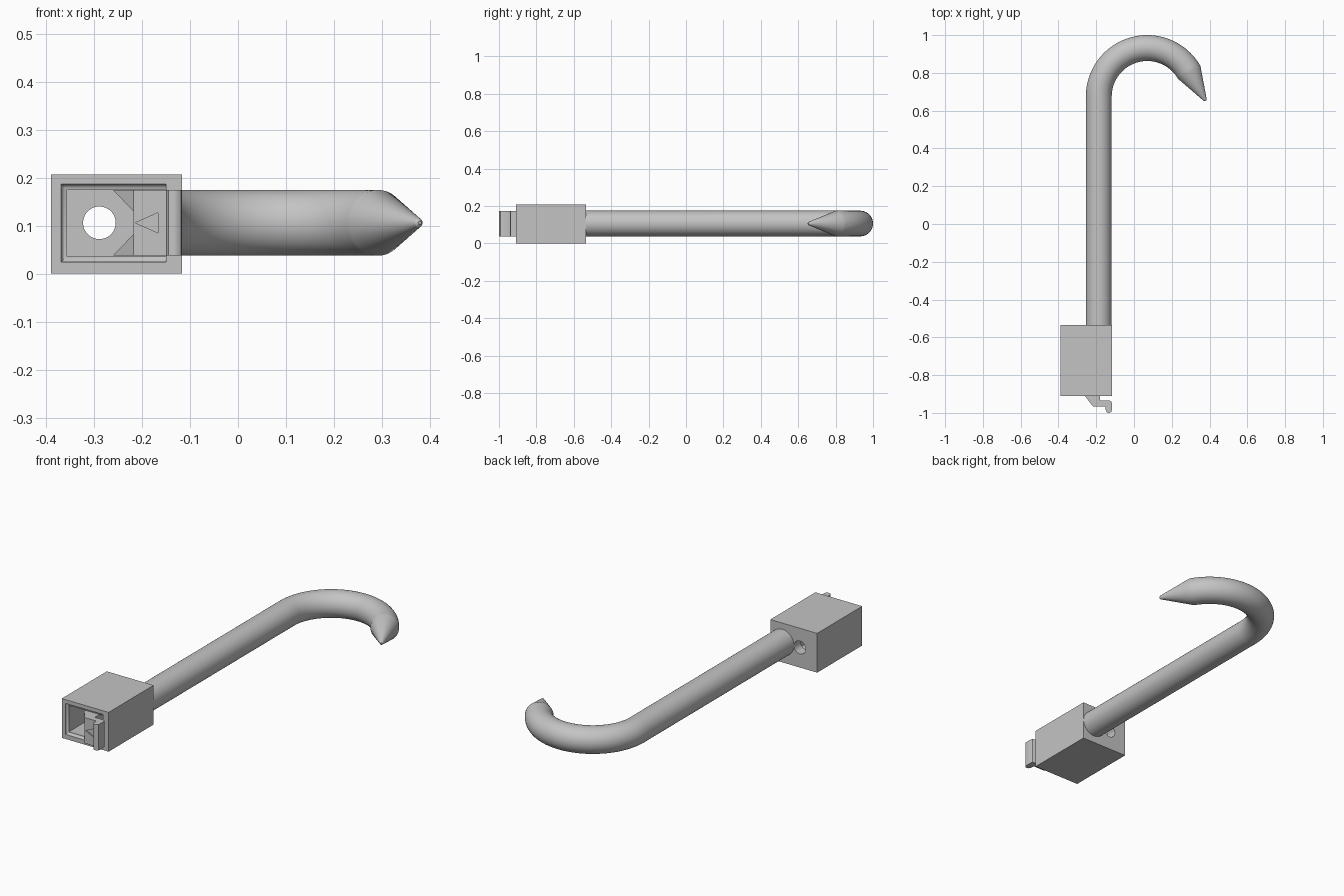
import bpy, bmesh
from math import sin, cos, pi, radians
from mathutils import Vector

if "Cube" in bpy.data.objects:
    bpy.data.objects.remove(bpy.data.objects["Cube"])

grey = bpy.data.materials.new("plain grey")
grey.use_nodes = True
grey.diffuse_color = (0.55, 0.55, 0.55, 1)
grey.node_tree.nodes["Principled BSDF"].inputs["Base Color"].default_value = (0.55, 0.55, 0.55, 1)


def loft(name, rings):
    """Closed solid through a list of matching point rings."""
    bm = bmesh.new()
    loops = [[bm.verts.new(p) for p in ring] for ring in rings]
    n = len(loops[0])
    for a, b in zip(loops, loops[1:]):
        for i in range(n):
            bm.faces.new((a[i], a[(i + 1) % n], b[(i + 1) % n], b[i]))
    bm.faces.new(loops[0])
    bm.faces.new(loops[-1])
    bmesh.ops.recalc_face_normals(bm, faces=bm.faces)
    mesh = bpy.data.meshes.new(name)
    bm.to_mesh(mesh)
    bm.free()
    mesh.materials.append(grey)
    obj = bpy.data.objects.new(name, mesh)
    bpy.context.collection.objects.link(obj)
    return obj


def prism_y(name, xz, y0, y1):
    return loft(name, [[(x, y, z) for x, z in xz] for y in (y0, y1)])


def rect(x0, x1, z0, z1):
    return [(x0, z0), (x1, z0), (x1, z1), (x0, z1)]


def activate(obj):
    bpy.ops.object.select_all(action='DESELECT')
    obj.select_set(True)
    bpy.context.view_layer.objects.active = obj


def cut(obj, cutter):
    mod = obj.modifiers.new("cut", 'BOOLEAN')
    mod.operation, mod.solver, mod.object = 'DIFFERENCE', 'EXACT', cutter
    activate(obj)
    bpy.ops.object.modifier_apply(modifier=mod.name)
    bpy.data.objects.remove(cutter)


def smooth(obj):
    activate(obj)
    bpy.ops.object.shade_smooth_by_angle(angle=radians(30))


MID_Z = 0.106

# Housing: hollow block with a rounded lip around the opening
FRONT, BACK, WALL = -0.91, -0.535, -0.59
housing = prism_y("housing", rect(-0.39, -0.117, 0, 0.207), FRONT, BACK)
lip = 0.012
steps = [(FRONT - 0.05, lip)]
steps += [(FRONT + lip * sin(t * pi / 8), lip * cos(t * pi / 8)) for t in range(5)]
steps += [(WALL, 0)]
cavity = loft("cavity_cutter", [
    [(x, y, z) for x, z in rect(-0.357 - g, -0.15, 0.036 - g, 0.175 + g)] for y, g in steps])
cut(housing, cavity)

# Round screw hole through the back wall
hole = [(-0.289 + 0.034 * cos(a * pi / 24), MID_Z + 0.034 * sin(a * pi / 24)) for a in range(48)]
cut(housing, prism_y("hole_cutter", hole, WALL - 0.05, BACK + 0.05))
smooth(housing)

# Spring latch: flat arm, ramped catch and curled finger tab
profile = [(-0.18, WALL - -0.01), (-0.205, WALL + 0.01), (-0.205, -0.895), (-0.26, -0.895),
           (-0.26, -0.91), (-0.218, -0.965), (-0.15, -0.965), (-0.15, -0.985),
           (-0.145, -0.996), (-0.135, -1.0), (-0.127, -0.999), (-0.119, -0.993),
           (-0.117, -0.985), (-0.117, -0.948), (-0.12, -0.939), (-0.128, -0.935),
           (-0.18, -0.935)]
latch = loft("latch", [[(x, y, z) for x, y in profile] for z in (0.038, 0.174)])

# Angled screwdriver clearance in the catch, and an engraved arrow
cut(latch, prism_y("notch_cutter",
                   [(-0.28, 0.194), (-0.218, 0.13), (-0.218, 0.082), (-0.28, 0.018)], -1.0, -0.85))
cut(latch, prism_y("arrow_cutter",
                   [(-0.214, MID_Z), (-0.167, 0.127), (-0.167, 0.085)], -0.98, -0.959))
smooth(latch)

# Hook: round bar, bent at the end and drawn to a point
RADIUS, BEND = 0.0685, 0.2565
centre = Vector((0.07, 0.675, MID_Z))


def ring(point, heading, r, n=64):
    side = Vector((heading.y, -heading.x, 0))
    return [point + side * r * cos(2 * pi * i / n) + Vector((0, 0, r * sin(2 * pi * i / n)))
            for i in range(n)]


rings = [ring(Vector((centre.x - BEND, BACK - 0.02, MID_Z)), Vector((0, 1, 0)), RADIUS)]
for i in range(41):
    a = radians(180 - 150 * i / 40)
    end = centre + BEND * Vector((cos(a), sin(a), 0))
    heading = Vector((sin(a), -cos(a), 0))
    rings.append(ring(end, heading, RADIUS))
rings.append(ring(end + heading * 0.17, heading, 0.009))
rings.append(ring(end + heading * 0.174, heading, 0.004))
hook = loft("hook", rings)
smooth(hook)
